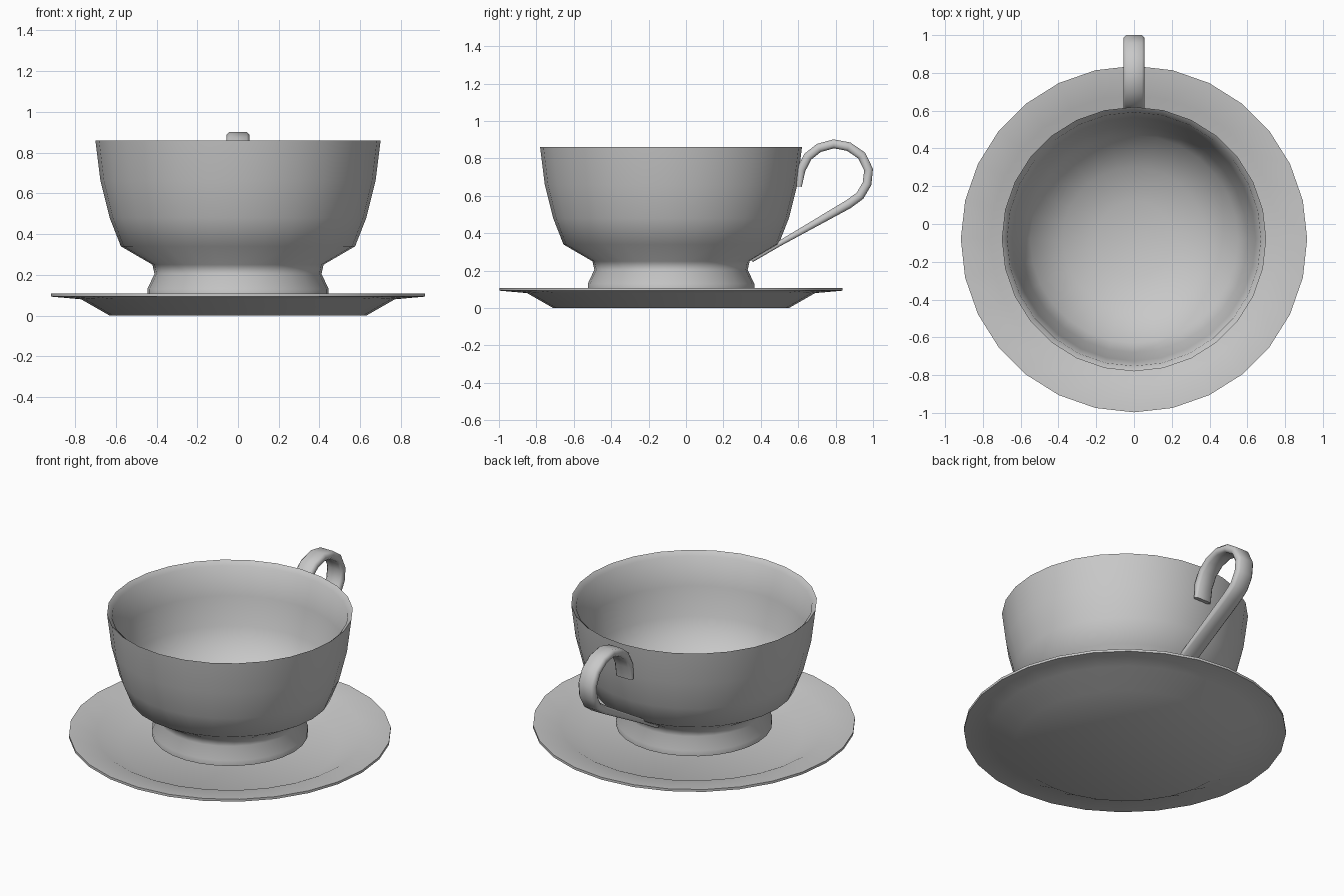
import bpy, bmesh, math
from mathutils import Vector

default = bpy.data.objects.get("Cube")
if default:
    bpy.data.objects.remove(default, do_unlink=True)

CENTRE_Y = -0.08
SIDES = 28

glaze = bpy.data.materials.new("grey_glaze")
glaze.use_nodes = True
colour = (0.58, 0.58, 0.58, 1)
glaze.diffuse_color = colour
glaze.node_tree.nodes["Principled BSDF"].inputs["Base Color"].default_value = colour


def loft(name, rings, angle):
    """Skin a list of point rings and cap both ends."""
    bm = bmesh.new()
    loops = [[bm.verts.new(p) for p in ring] for ring in rings]
    for a, b in zip(loops, loops[1:]):
        n = len(a)
        for i in range(n):
            j = (i + 1) % n
            bm.faces.new((a[i], a[j], b[j], b[i]))
    bm.faces.new(loops[0])
    bm.faces.new(loops[-1])
    bmesh.ops.recalc_face_normals(bm, faces=bm.faces)
    mesh = bpy.data.meshes.new(name)
    bm.to_mesh(mesh)
    bm.free()
    mesh.materials.append(glaze)
    obj = bpy.data.objects.new(name, mesh)
    bpy.context.collection.objects.link(obj)
    bpy.ops.object.select_all(action="DESELECT")
    obj.select_set(True)
    bpy.context.view_layer.objects.active = obj
    bpy.ops.object.shade_smooth_by_angle(angle=math.radians(angle))


def lathe(name, profile, angle):
    """Revolve (radius, height) points about the cup's axis."""
    turns = [math.tau * i / SIDES for i in range(SIDES)]
    loft(name, [[(r * math.cos(t), CENTRE_Y + r * math.sin(t), z) for t in turns]
                for r, z in profile], angle)


# Saucer: flat base, sloping well and thin, nearly level rim
lathe("saucer", [(0.63, 0), (0.77, 0.08), (0.917, 0.093), (0.917, 0.108),
                 (0.76, 0.092), (0.62, 0.021)], 45)

# Cup: foot, waist, bowl wall, bevelled rim, then down the inside to the floor
lathe("cup", [(0.445, 0.097), (0.445, 0.13), (0.41, 0.205), (0.42, 0.25),
              (0.575, 0.34), (0.63, 0.48), (0.675, 0.66), (0.70, 0.86),
              (0.672, 0.835), (0.645, 0.66), (0.60, 0.49), (0.55, 0.36),
              (0.38, 0.25), (0.20, 0.185)], 60)

# Handle: rounded strap looping out behind the cup, thinning towards its ends
path = [(0.605, 0.65), (0.615, 0.74), (0.652, 0.81), (0.71, 0.856), (0.79, 0.878),
        (0.87, 0.863), (0.94, 0.815), (0.976, 0.74), (0.968, 0.665),
        (0.93, 0.60), (0.868, 0.555), (0.50, 0.345), (0.35, 0.258)]
centres = [Vector((0, y, z)) for y, z in path]
half_width = 0.056
sections = []
for i, c in enumerate(centres):
    along = (centres[min(i + 1, len(centres) - 1)] - centres[max(i - 1, 0)]).normalized()
    out = along.cross(Vector((1, 0, 0)))
    h = 0.024 if 0 < i < 11 else 0.014
    cut = h * 0.55
    quarter = [(half_width, h - cut), (half_width - cut, h)]
    outline = quarter + [(-x, t) for x, t in reversed(quarter)]
    outline += [(-x, -t) for x, t in outline]
    sections.append([c + Vector((x, 0, 0)) + out * t for x, t in outline])
loft("handle", sections, 75)
